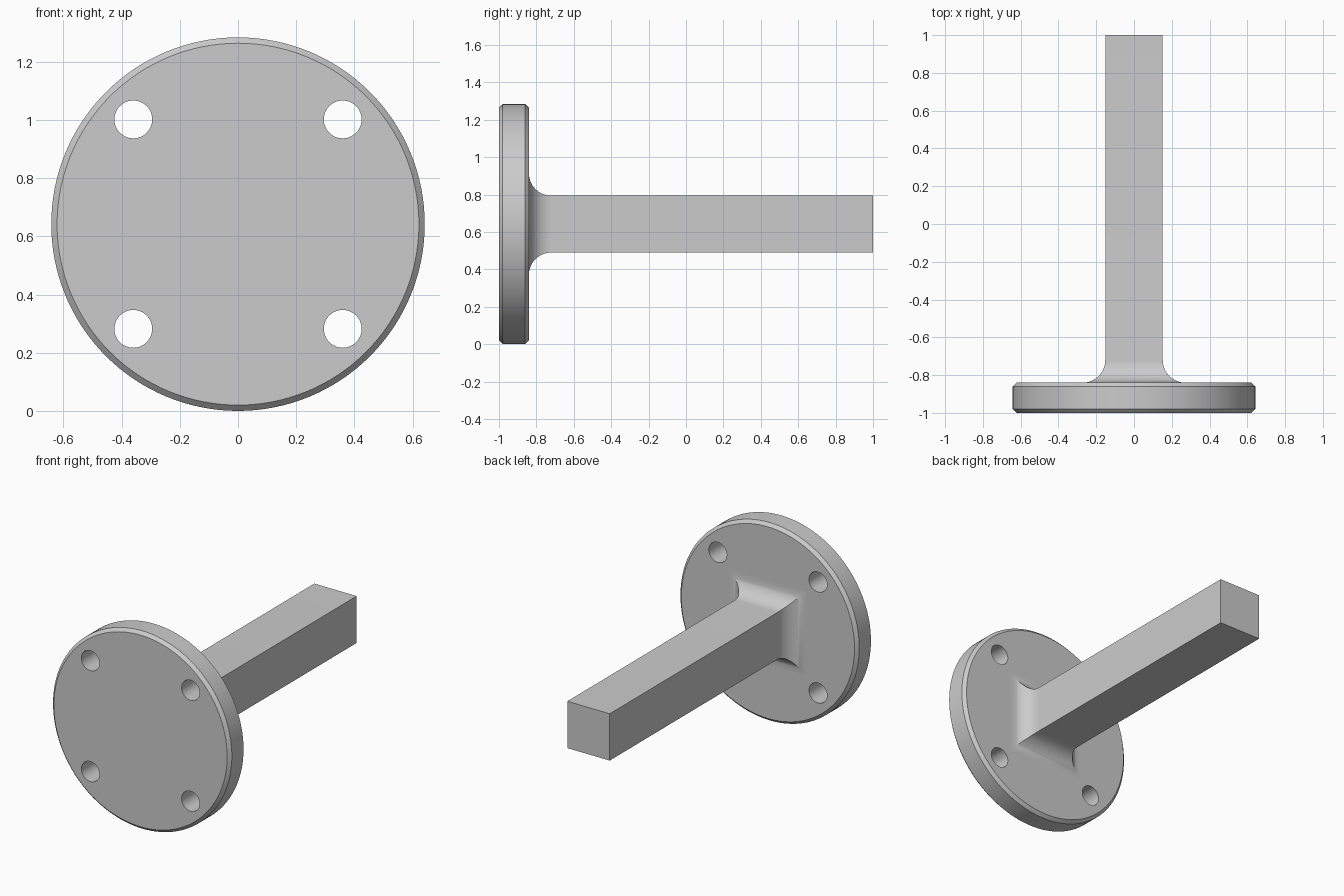
import bpy, bmesh, math

if "Cube" in bpy.data.objects:
    bpy.data.objects.remove(bpy.data.objects["Cube"])

CZ = 0.642           # height of the common axis
BACK = -0.84         # flange face that carries the bar


def loft(name, rings, cap_end=True):
    """Skin a list of equal-length rings, capping the ends."""
    bm = bmesh.new()
    loops = [[bm.verts.new(p) for p in ring] for ring in rings]
    n = len(loops[0])
    for a, b in zip(loops, loops[1:]):
        for i in range(n):
            j = (i + 1) % n
            bm.faces.new((a[i], a[j], b[j], b[i]))
    bm.faces.new(loops[-1])
    if cap_end:
        bm.faces.new(loops[0][::-1])
    bmesh.ops.recalc_face_normals(bm, faces=bm.faces)
    mesh = bpy.data.meshes.new(name)
    bm.to_mesh(mesh)
    bm.free()
    obj = bpy.data.objects.new(name, mesh)
    bpy.context.collection.objects.link(obj)
    return obj


def circle(r, y, n, x=0, z=CZ):
    return [(x + r * math.cos(2 * math.pi * i / n), y,
             z + r * math.sin(2 * math.pi * i / n)) for i in range(n)]


def square(h, y):
    return [(sx * h, y, CZ + sz * h)
            for sx, sz in ((-1, -1), (1, -1), (1, 1), (-1, 1))]


def smooth(obj):
    bpy.ops.object.select_all(action='DESELECT')
    obj.select_set(True)
    bpy.context.view_layer.objects.active = obj
    bpy.ops.object.shade_smooth_by_angle(angle=math.radians(30))


# Round flange with chamfered rims
flange = loft("flange", [circle(r, y, 128) for r, y in
                         ((0.622, -1), (0.642, -0.98),
                          (0.642, BACK - 0.02), (0.622, BACK))])

# Four bolt holes
cutters = [loft("bolt_hole_cutter",
                [circle(0.065, y, 48, sx * 0.36, CZ + sz * 0.36)
                 for y in (-1.1, -0.7)])
           for sx in (-1, 1) for sz in (-1, 1)]
bpy.context.view_layer.objects.active = flange
for cutter in cutters:
    cutter.hide_render = True
    mod = flange.modifiers.new("bolt_hole", 'BOOLEAN')
    mod.operation = 'DIFFERENCE'
    mod.solver = 'EXACT'
    mod.object = cutter
    bpy.ops.object.modifier_apply(modifier=mod.name)
    bpy.data.objects.remove(cutter)
smooth(flange)

# Square bar flaring into the flange with a mitred fillet
HALF, FILLET, STEPS = 0.152, 0.12, 14
sections = []
for i in range(STEPS + 1):
    a = math.pi / 2 * i / STEPS
    sections.append(square(HALF + FILLET * (1 - math.sin(a)),
                           BACK + FILLET * (1 - math.cos(a))))
sections.append(square(HALF, 1))
bar = loft("square_bar", sections, cap_end=False)
smooth(bar)
